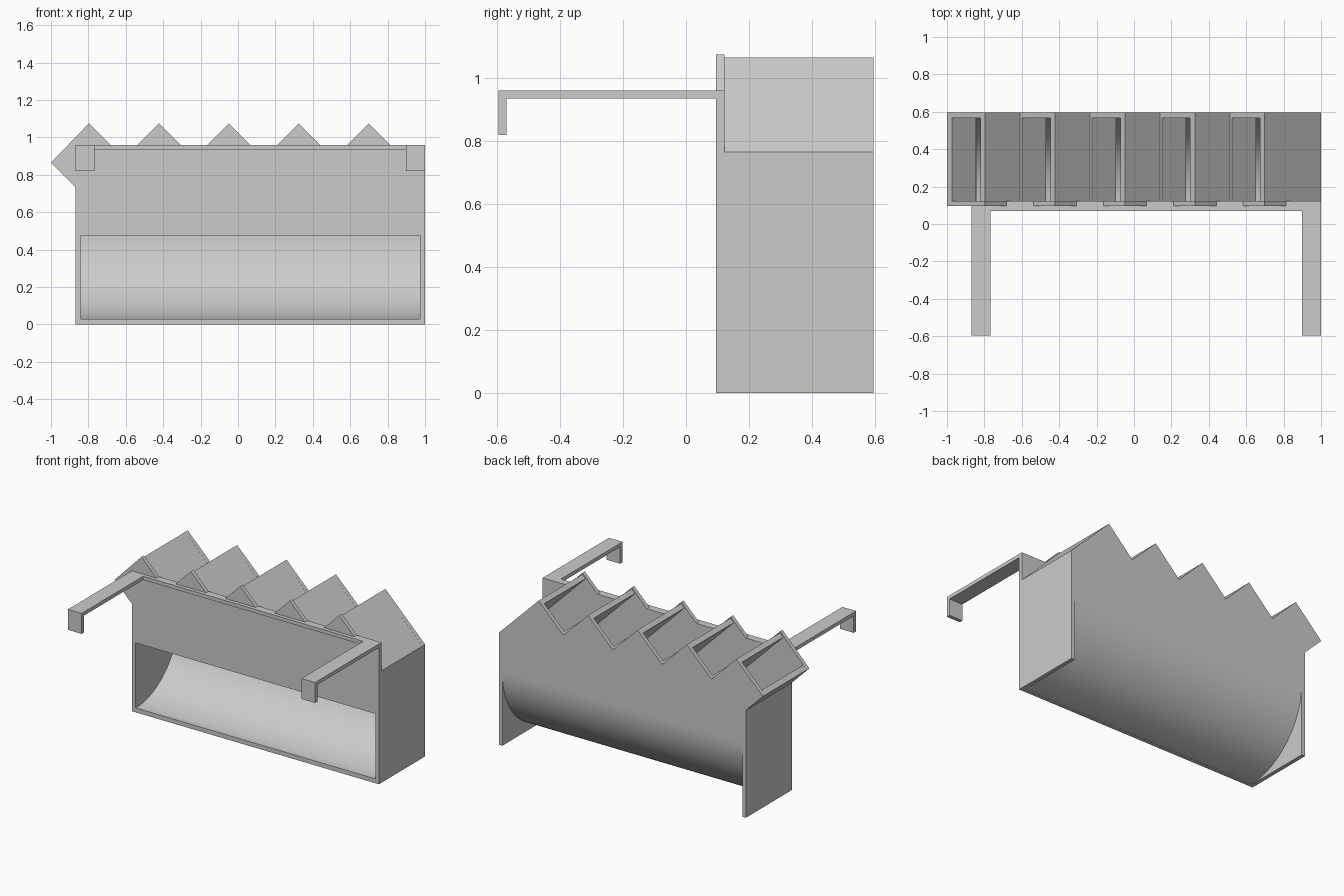
import bpy, bmesh, math
from mathutils import Vector

if "Cube" in bpy.data.objects:
    bpy.data.objects.remove(bpy.data.objects["Cube"])

grey = bpy.data.materials.new("light grey plastic")
grey.diffuse_color = (0.6, 0.6, 0.6, 1)
grey.use_nodes = True
grey.node_tree.nodes["Principled BSDF"].inputs["Base Color"].default_value = grey.diffuse_color

T = 0.027                      # wall thickness
XL, XR = -0.87, 1.0            # outer faces of the side walls
YF, YB = 0.095, 0.595          # front and back of the bin
PITCH, COUNT = 0.374, 5        # slot spacing and number


def extrude(name, loops, axis, a, b):
    """Extrude a flat outline (further loops are holes) along an axis from a to b."""
    def place(p):
        u, v = p
        return {"x": (a, u, v), "y": (u, a, v), "z": (u, v, a)}[axis]
    bm = bmesh.new()
    edges = []
    for loop in loops:
        vs = [bm.verts.new(place(p)) for p in loop]
        edges += [bm.edges.new((vs[i - 1], vs[i])) for i in range(len(vs))]
    if len(loops) == 1:
        bm.faces.new(vs)
    else:
        bmesh.ops.triangle_fill(bm, use_beauty=True, edges=edges)
    geo = bmesh.ops.extrude_face_region(bm, geom=bm.faces[:], use_keep_orig=True)
    step = Vector([(b - a) if axis == k else 0 for k in "xyz"])
    bmesh.ops.translate(bm, vec=step,
                        verts=[g for g in geo["geom"] if isinstance(g, bmesh.types.BMVert)])
    bmesh.ops.recalc_face_normals(bm, faces=bm.faces[:])
    me = bpy.data.meshes.new(name)
    bm.to_mesh(me)
    bm.free()
    me.materials.append(grey)
    ob = bpy.data.objects.new(name, me)
    bpy.context.collection.objects.link(ob)
    return ob


def rect(u0, u1, v0, v1):
    return [(u0, v0), (u1, v0), (u1, v1), (u0, v1)]


peaks = [-0.797 + PITCH * i for i in range(COUNT)]

# Front panel: teeth above a straight top edge, wide opening at the bottom
top = [(XL, 0.735), (-1.0, 0.865)]
for i, p in enumerate(peaks):
    if i:
        top.append((p - 0.115, 0.96))
    top += [(p, 1.075), (p + 0.115, 0.96)]
outline = [(XR, 0), (XL, 0)] + top + [(XR, 0.96)]
extrude("front_panel", [outline, rect(XL + T, XR - T, 0.03, 0.475)], "y", YF, YF + T)

# Back panel: sawtooth top edge
saw = [(XL, 0.735), (-1.0, 0.865)]
for i, p in enumerate(peaks):
    saw.append((p, 1.065))
    if i < COUNT - 1:
        saw.append((p + 0.187, 0.879))
saw.append((XR, 0.765))
extrude("back_panel", [[(XR, 0.5), (XL, 0.5)] + saw], "y", YB - T, YB)

# Side walls
extrude("left_wall", [rect(YF, YB, 0, 0.745)], "x", XL, XL + T)
extrude("right_wall", [rect(YF, YB, 0, 0.765)], "x", XR - T, XR)

# Curved chute: quarter-round shell from the back panel to the front sill
N = 32
arc = [(math.cos(-math.pi / 2 * i / N), math.sin(-math.pi / 2 * i / N)) for i in range(N + 1)]
shell = [(YF + 0.5 * c, 0.5 + 0.5 * s) for c, s in arc]
shell += [(YF + (0.5 - T) * c, 0.5 + (0.5 - T) * s) for c, s in reversed(arc)]
chute = extrude("curved_chute", [shell], "x", XL + T, XR - T)
bpy.context.view_layer.objects.active = chute
chute.select_set(True)
bpy.ops.object.shade_smooth_by_angle(angle=math.radians(30))


# Sloped slot sheets, drawn in 45 degree coordinates: s = x + z, d = z - x
def sd(s, d):
    return ((s - d) / 2, (s + d) / 2)


def at_z(s, z):
    return (s - z, z)


Y0, Y1 = YF + T, YB - T
extrude("first_slot_floor", [[sd(-0.135, 1.865), sd(-0.081, 1.865),
                              at_z(-0.081, 0.764), at_z(-0.135, 0.735)]], "y", Y0, Y1)
for i in range(COUNT):
    k = PITCH * i
    sheet = [sd(0.219 + k, 1.862 - k), sd(0.268 + k, 1.862 - k)]
    if i < COUNT - 1:          # the roof of one slot carries the floor of the next
        sheet += [sd(0.268 + k, 1.488 - k), sd(0.293 + k, 1.488 - k), at_z(0.293 + k, 0.764)]
    else:
        sheet.append(at_z(0.268 + k, 0.764))
    sheet.append(at_z(0.219 + k, 0.764))
    extrude("slot_divider_%d" % (i + 1), [sheet], "y", Y0, Y1)

# Hanging bracket: rail with two arms, and a hook at each arm end
W, YR, YE = 0.103, 0.07, -0.595
extrude("bracket", [[(XL, YF), (XL, YE), (XL + W, YE), (XL + W, YR),
                     (XR - W, YR), (XR - W, YE), (XR, YE), (XR, YF)]], "z", 0.935, 0.96)
for side, x in (("left", XL), ("right", XR - W)):
    extrude(side + "_hook", [rect(x, x + W, YE, YE + 0.025)], "z", 0.82, 0.935)
